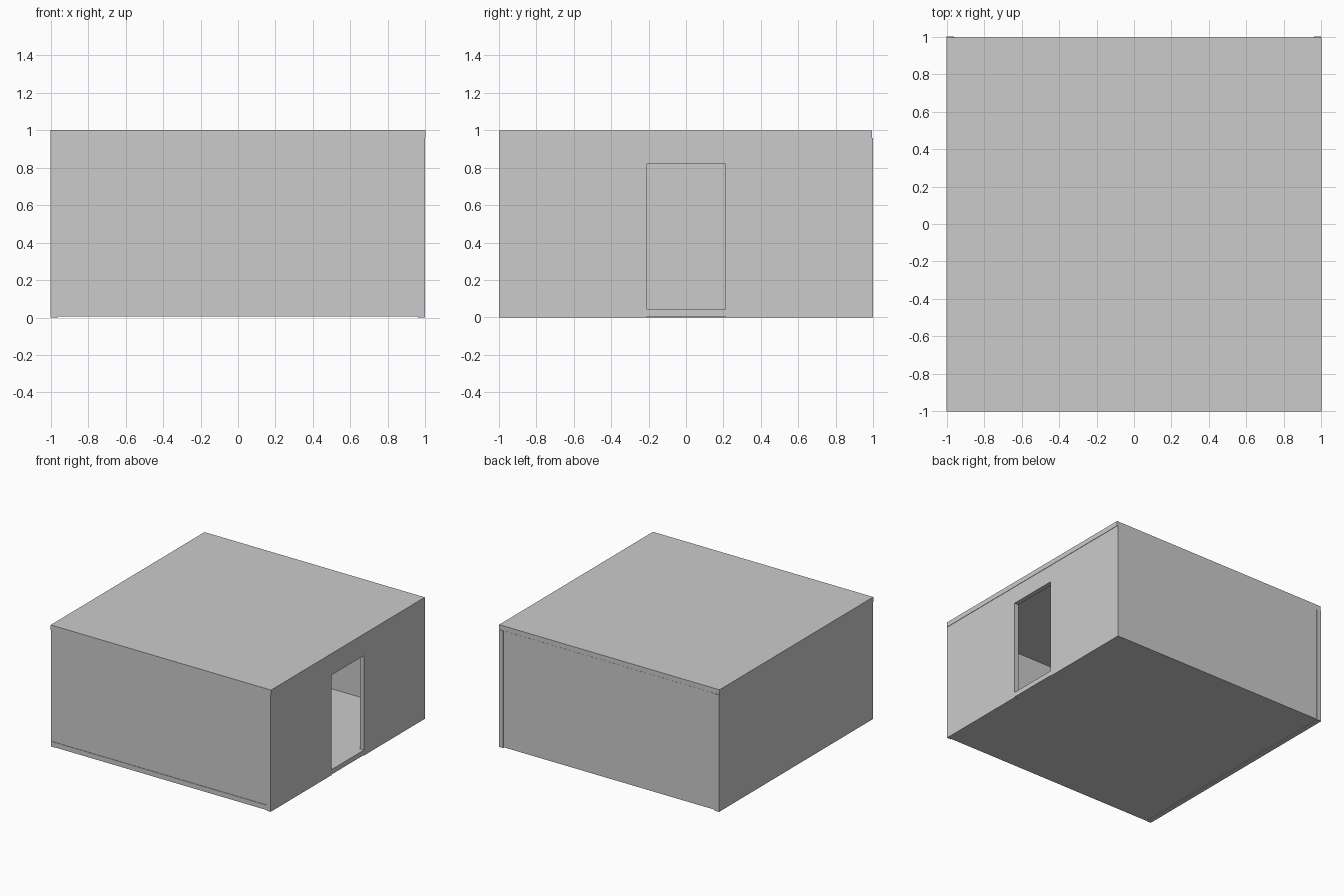
import bpy

if "Cube" in bpy.data.objects:
    bpy.data.objects.remove(bpy.data.objects["Cube"])


def slab(name, x, y, z):
    """Axis-aligned slab from (min, max) ranges."""
    mid = [(a + b) / 2 for a, b in (x, y, z)]
    bpy.ops.mesh.primitive_cube_add(size=1, location=mid)
    ob = bpy.context.object
    ob.name = name
    ob.scale = [b - a for a, b in (x, y, z)]
    bpy.ops.object.transform_apply(location=False, rotation=False, scale=True)
    return ob


# Floor and ceiling, thin slabs
slab("floor", (-0.997, 0.997), (-1, 0.994), (0.005, 0.045))
slab("ceiling", (-1, 1), (-1, 0.994), (0.96, 1.0))

# Walls: the side walls run the full depth, front and back fit between them
slab("left_wall", (-1, -0.96), (-0.996, 1), (0, 0.96))
right_wall = slab("right_wall", (0.96, 0.997), (-1, 1), (0, 0.96))
slab("front_wall", (-0.998, 0.96), (-0.996, -0.957), (0.045, 0.96))
slab("back_wall", (-0.96, 0.96), (0.955, 0.995), (0.005, 0.96))

# Doorway through the right wall, down to the ground
cutter = slab("doorway_cutter", (0.9, 1.1), (-0.21, 0.21), (-0.1, 0.82))
cutter.hide_render = True
cutter.hide_viewport = True
cut = right_wall.modifiers.new("doorway", 'BOOLEAN')
cut.operation = 'DIFFERENCE'
cut.solver = 'EXACT'
cut.object = cutter
